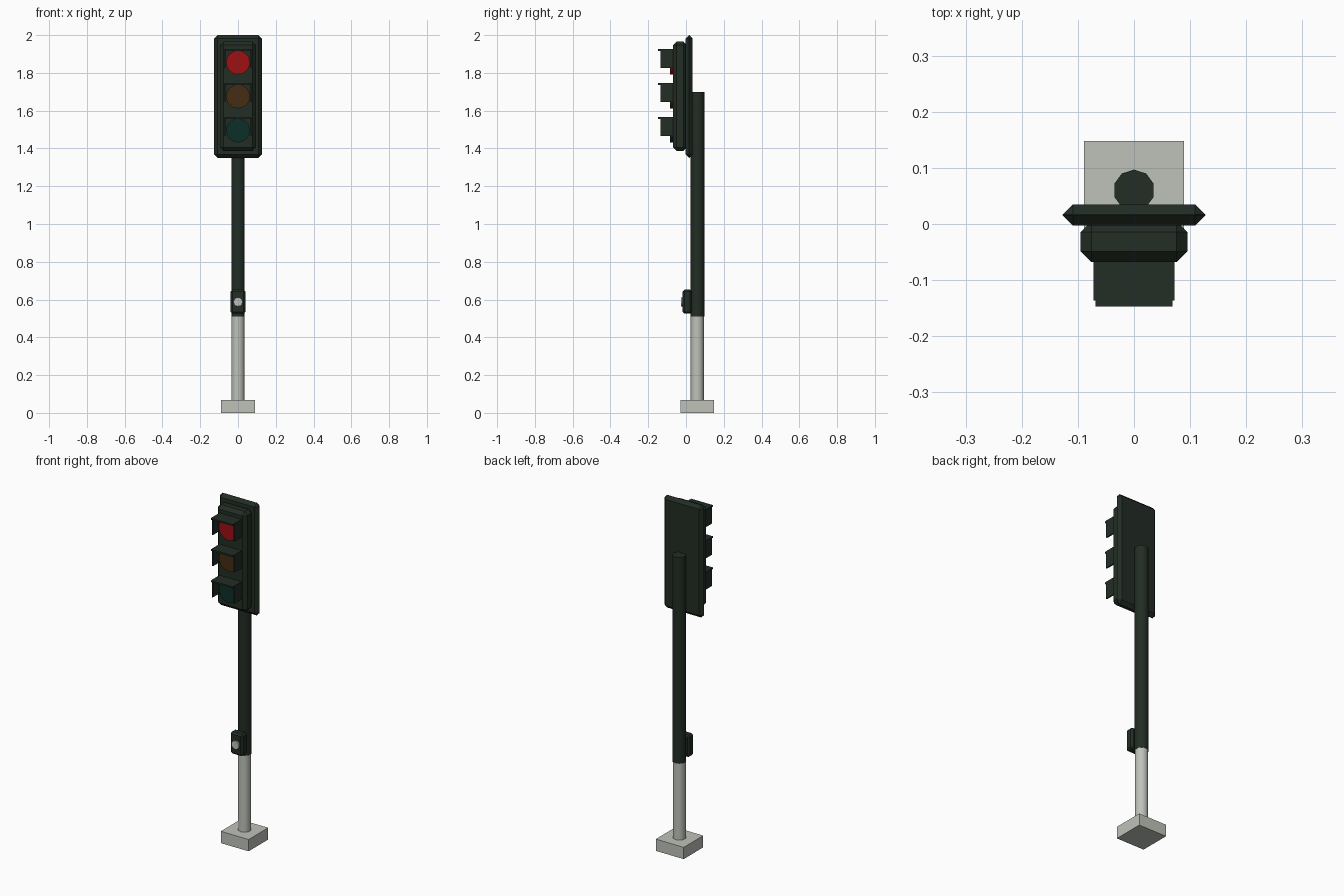
import bpy
from math import radians, pi

cube = bpy.data.objects.get("Cube")
if cube:
    bpy.data.objects.remove(cube, do_unlink=True)


def material(name, r, g, b):
    m = bpy.data.materials.new(name)
    m.use_nodes = True
    m.diffuse_color = (r, g, b, 1)
    shader = m.node_tree.nodes["Principled BSDF"]
    shader.inputs["Base Color"].default_value = (r, g, b, 1)
    shader.inputs["Roughness"].default_value = 0.7
    return m


DARK = material("dark green paint", 0.016, 0.026, 0.018)
GREY = material("pale grey", 0.52, 0.54, 0.49)
RED = material("red lens", 0.35, 0.005, 0.006)
AMBER = material("dim amber lens", 0.06, 0.025, 0.006)
GREEN = material("dim green lens", 0.004, 0.028, 0.021)


def box(name, mat, x, y, z, bevel=0):
    """Box spanning the (low, high) ranges, with optional chamfered edges."""
    spans = (x, y, z)
    bpy.ops.mesh.primitive_cube_add(size=1, location=[sum(s) / 2 for s in spans])
    ob = bpy.context.object
    ob.name = name
    ob.scale = [s[1] - s[0] for s in spans]
    bpy.ops.object.transform_apply(location=False, rotation=False, scale=True)
    ob.data.materials.append(mat)
    if bevel:
        mod = ob.modifiers.new("chamfer", "BEVEL")
        mod.width = bevel
        mod.segments = 1
    return ob


def cylinder(name, mat, radius, depth, location, sides, rot=(0, 0, 0)):
    bpy.ops.mesh.primitive_cylinder_add(vertices=sides, radius=radius, depth=depth,
                                        location=location, rotation=rot)
    ob = bpy.context.object
    ob.name = name
    ob.data.materials.append(mat)
    bpy.ops.object.shade_smooth_by_angle(angle=radians(40))
    return ob


# Footing and two-part pole
POLE_Y = 0.06
box("footing", GREY, (-0.089, 0.089), (-0.03, 0.148), (0, 0.068))
cylinder("lower_pole", GREY, 0.035, 0.46, (0, POLE_Y, 0.29), 10)
cylinder("upper_pole", DARK, 0.037, 1.19, (0, POLE_Y, 1.105), 10)

# Push button unit
FACING = (pi / 2, 0, 0)
box("button_box", DARK, (-0.04, 0.04), (-0.018, 0.03), (0.525, 0.652), 0.01)
cylinder("push_button", GREY, 0.024, 0.02, (0, -0.017, 0.588), 12, FACING)

# Signal head: backing board and housing
box("backing_board", DARK, (-0.127, 0.127), (-0.003, 0.035), (1.35, 2.0), 0.0185)
box("signal_housing", DARK, (-0.095, 0.095), (-0.068, 0.005), (1.387, 1.966), 0.019)

# Three lamps, each with a square hood
for name, mat, z in (("red", RED, 1.855), ("amber", AMBER, 1.675), ("green", GREEN, 1.495)):
    cylinder(name + "_lens", mat, 0.063, 0.03, (0, -0.07, z), 24, FACING)
    box(name + "_hood_top", DARK, (-0.069, 0.069), (-0.147, -0.06), (z + 0.062, z + 0.071))
    for side, sx in (("right", -1), ("left", 1)):
        box(name + "_hood_" + side, DARK, sorted((sx * 0.065, sx * 0.072)),
            (-0.136, -0.06), (z - 0.03, z + 0.07))
